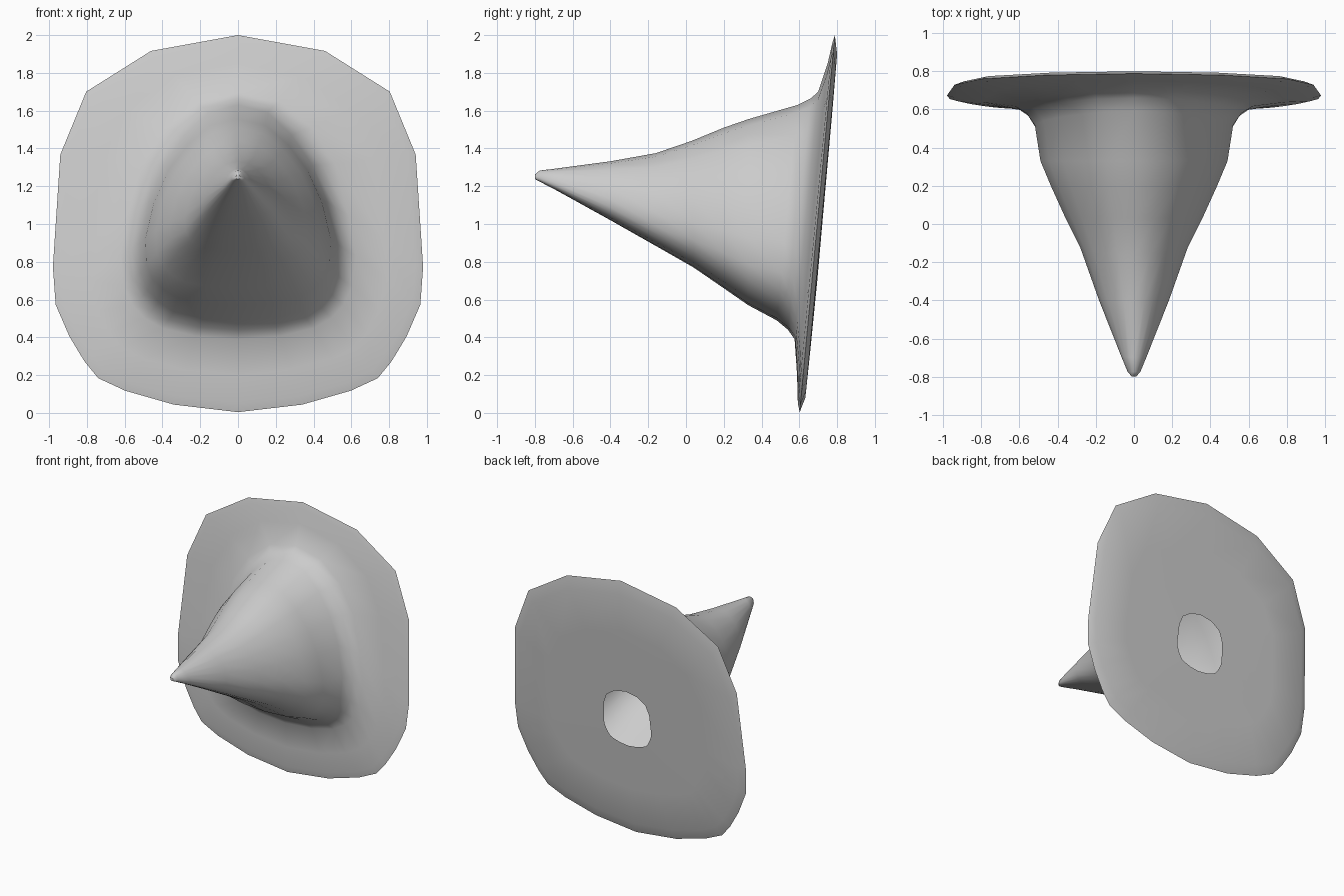
import bpy, bmesh

# Right half cross-sections (width 0..1, height 1..0): crown and brim outline
CROWN = [(0, 1), (.30, .965), (.54, .86), (.75, .72), (.90, .55), (.99, .36),
         (.98, .22), (.91, .14), (.80, .085), (.65, .04), (.36, .01), (0, 0)]
BRIM = [(0, 1), (.47, .958), (.82, .85), (.96, .683), (1, .385), (.985, .285),
        (.91, .20), (.83, .135), (.755, .09), (.61, .057), (.347, .02), (0, 0)]

# Rings: top y, top z, bottom y, bottom z, half width, blend crown->brim
RINGS = [
    (-.80, 1.262, -.80, 1.238, .012, 0),
    (-.775, 1.283, -.77, 1.222, .035, 0),
    (-.70, 1.292, -.68, 1.175, .07, 0),
    (-.40, 1.332, -.40, 1.02, .185, 0),
    (-.16, 1.375, -.10, .85, .285, 0),
    (.03, 1.44, .04, .77, .365, 0),
    (.20, 1.51, .20, .66, .44, 0),
    (.33, 1.555, .33, .57, .495, 0),
    (.59, 1.63, .48, .49, .525, 0),
    (.66, 1.665, .54, .44, .57, .15),
    (.70, 1.70, .575, .39, .63, .3),
    (.75, 1.85, .588, .20, .80, .7),
    (.775, 1.96, .592, .05, .94, 1),
    (.788, 2.0, .602, .004, .98, 1),
    (.80, 1.90, .632, .08, .93, 1),
    (.775, 1.60, .66, .35, .66, 1),
    (.733, 1.13, .695, .70, .20, 1),
]


def ring_points(ty, tz, by, bz, w, k):
    half = []
    for (cu, cv), (bu, bv) in zip(CROWN, BRIM):
        u, v = cu + (bu - cu) * k, cv + (bv - cv) * k
        half.append((w * u, by + (ty - by) * v, bz + (tz - bz) * v))
    # mirror for the left half
    return half + [(-x, y, z) for x, y, z in reversed(half[1:-1])]


# Hat: pointed crown flaring into a brim, with a small opening in the back
bm = bmesh.new()
loops = [[bm.verts.new(p) for p in ring_points(*r)] for r in RINGS]
n = len(loops[0])
for a, b in zip(loops, loops[1:]):
    for i in range(n):
        j = (i + 1) % n
        bm.faces.new((a[i], a[j], b[j], b[i]))
bm.faces.new(loops[0])
bmesh.ops.recalc_face_normals(bm, faces=bm.faces)
# make sure normals face outward on this open shell
bm.faces.ensure_lookup_table()
if bm.faces[-1].normal.y > 0:
    bmesh.ops.reverse_faces(bm, faces=bm.faces)
mesh = bpy.data.meshes.new("pointed_hat")
bm.to_mesh(mesh)
bm.free()
hat = bpy.data.objects.new("pointed_hat", mesh)
bpy.context.collection.objects.link(hat)
bpy.context.view_layer.objects.active = hat
hat.select_set(True)
bpy.ops.object.shade_smooth_by_angle(angle=0.9)
